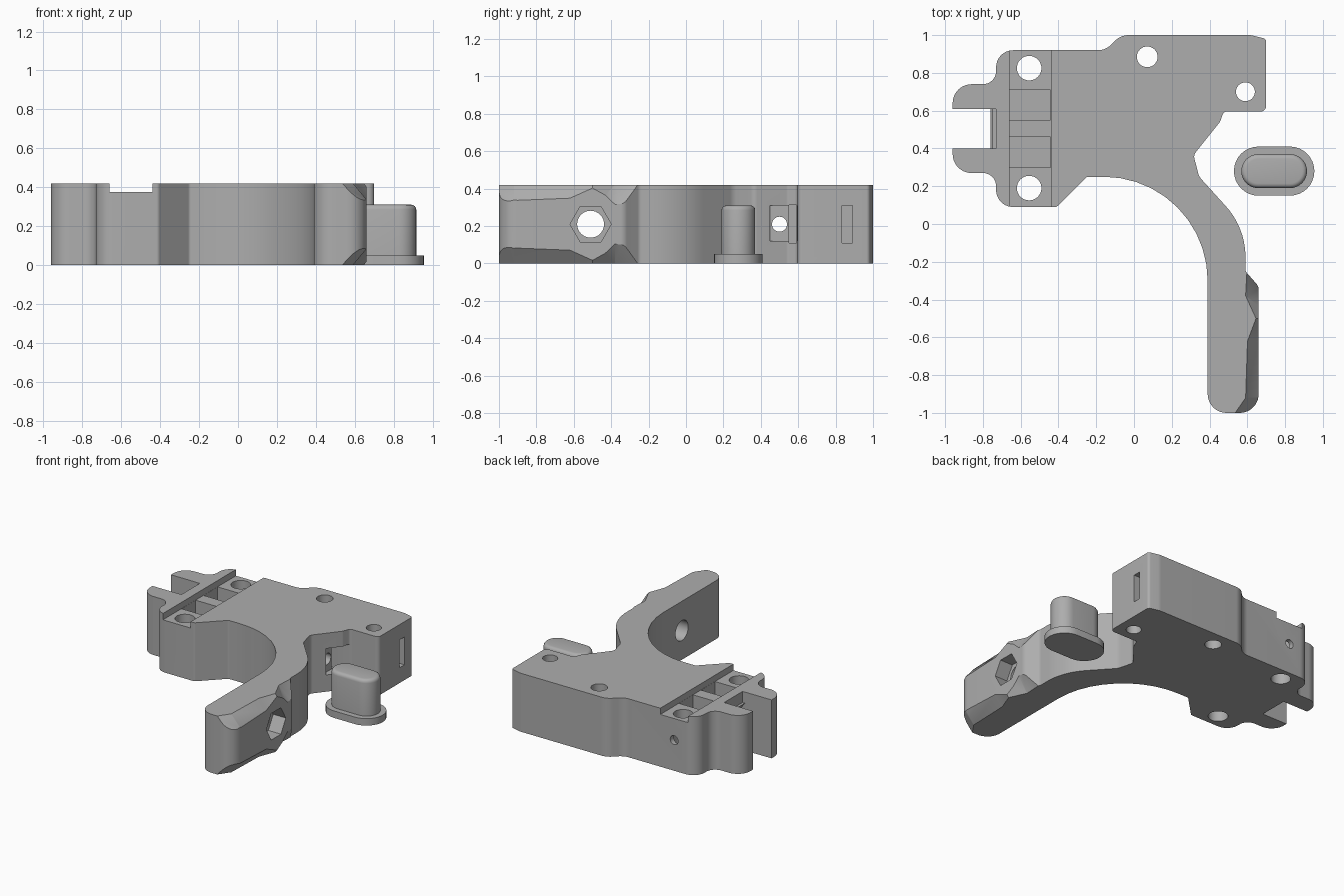
import bpy, bmesh, math
from mathutils import Vector, Matrix

if "Cube" in bpy.data.objects:
    bpy.data.objects.remove(bpy.data.objects["Cube"])

H = 0.42       # body thickness
MID = 0.505    # symmetry line of the clamp end
BOLT_Z = 0.21

grey = bpy.data.materials.new("plain grey")
grey.use_nodes = True
grey.diffuse_color = (0.42, 0.42, 0.42, 1)
grey.node_tree.nodes["Principled BSDF"].inputs["Base Color"].default_value = grey.diffuse_color


def fillet(corners, steps=10):
    """Round each (x, y, radius) corner of a closed outline."""
    out = []
    for i, (x, y, r) in enumerate(corners):
        p = Vector((x, y))
        a = (Vector(corners[i - 1][:2]) - p).normalized()
        b = (Vector(corners[(i + 1) % len(corners)][:2]) - p).normalized()
        if r == 0:
            out.append(p)
            continue
        half = a.angle(b) / 2
        centre = p + (a + b).normalized() * (r / math.sin(half))
        start = p + a * (r / math.tan(half)) - centre
        end = p + b * (r / math.tan(half)) - centre
        sweep = start.angle_signed(end)
        for k in range(steps + 1):
            out.append(centre + Matrix.Rotation(-sweep * k / steps, 2) @ start)
    return out


def make_object(name, bm):
    bmesh.ops.recalc_face_normals(bm, faces=bm.faces[:])
    mesh = bpy.data.meshes.new(name)
    bm.to_mesh(mesh)
    bm.free()
    mesh.materials.append(grey)
    ob = bpy.data.objects.new(name, mesh)
    bpy.context.collection.objects.link(ob)
    return ob


def loft(name, rings):
    """Closed solid through rings of equal point count."""
    bm = bmesh.new()
    loops = [[bm.verts.new(p) for p in ring] for ring in rings]
    for lo, hi in zip(loops, loops[1:]):
        for i in range(len(lo)):
            bm.faces.new((lo[i - 1], lo[i], hi[i], hi[i - 1]))
    bm.faces.new(loops[0])
    bm.faces.new(loops[-1])
    return make_object(name, bm)


def prism(name, outline, z0, z1):
    return loft(name, [[(p[0], p[1], z) for p in outline] for z in (z0, z1)])


def box(x0, x1, y0, y1, z0, z1):
    return prism("cutter", [(x0, y0), (x1, y0), (x1, y1), (x0, y1)], z0, z1)


def rod(axis, centre, radius, length, sides=32):
    """Cylinder along one axis; six sides make a nut pocket."""
    bm = bmesh.new()
    turn = {"x": Matrix.Rotation(math.pi / 2, 4, "Y"),
            "y": Matrix.Rotation(math.pi / 2, 4, "X"),
            "z": Matrix.Identity(4)}[axis]
    bmesh.ops.create_cone(bm, cap_ends=True, segments=sides, radius1=radius,
                          radius2=radius, depth=length,
                          matrix=Matrix.Translation(centre) @ turn)
    return make_object("cutter", bm)


def cut(target, cutter):
    cutter.hide_render = True
    mod = target.modifiers.new("cut", "BOOLEAN")
    mod.operation = "DIFFERENCE"
    mod.solver = "EXACT"
    mod.object = cutter
    bpy.context.view_layer.objects.active = target
    bpy.ops.object.modifier_apply(modifier=mod.name)
    bpy.data.objects.remove(cutter)


def smooth(ob):
    bpy.ops.object.select_all(action="DESELECT")
    ob.select_set(True)
    bpy.context.view_layer.objects.active = ob
    bpy.ops.object.shade_smooth_by_angle(angle=math.radians(30))


# Outline: clamp jaw, its mirror, and the block with the curved handle
jaw = [(-0.76, 0.61, 0), (-0.96, 0.61, 0), (-0.96, 0.74, 0.1),
       (-0.73, 0.74, 0.07), (-0.73, 0.92, 0.09)]
block = [(-0.15, 0.92, 0.1), (-0.07, 1, 0.1), (0.62, 1, 0.1), (0.7, 0.98, 0.02),
         (0.7, 0.595, 0.03), (0.475, 0.595, 0.02), (0.455, 0.54, 0.03),
         (0.315, 0.365, 0.04), (0.345, 0.25, 0.08)]
handle = [(0.59, -0.02, 0.4), (0.59, -0.25, 0.03), (0.66, -0.33, 0.05),
          (0.66, -1, 0.1), (0.39, -1, 0.1), (0.39, 0.25, 0.55),
          (-0.25, 0.25, 0.02), (-0.41, 0.09, 0.02)]
other_jaw = [(x, 2 * MID - y, r) for x, y, r in reversed(jaw)]
body = prism("grip_body", fillet(jaw + block + handle + other_jaw), 0, H)

# Chamfers along the outer edges of the handle
for side in (1, -1):
    rings = []
    for y, x0, slope in ((-1.05, 0.5, 1.1), (-0.92, 0.59, 1.2), (-0.62, 0.6, 1.2),
                         (-0.5, 0.645, 1.2), (-0.38, 0.59, 1.5), (-0.2, 0.6, 1.8)):
        top = H / 2 + 0.001
        low = top - slope * (0.75 - x0)
        rings.append([(x0, y, BOLT_Z + side * top), (0.75, y, BOLT_Z + side * top),
                      (0.75, y, BOLT_Z + side * low)])
    cut(body, loft("cutter", rings))

# Top channel with two pockets
cut(body, box(-0.66, -0.44, 0, 1.1, 0.375, 0.6))
for y in (0.30, 0.55):
    cut(body, box(-0.659, -0.441, y, y + 0.16, 0.27, 0.5))

# Hollow wall between the jaws
cut(body, box(-0.9, -0.73, 0.401, 0.609, 0.34, 0.5))
cut(body, rod("y", (-0.9, MID, BOLT_Z), 0.2, 0.208, 64))

# Vertical screw holes
for x, y, r in ((-0.555, 0.825, 0.065), (-0.555, 0.19, 0.065),
                (0.07, 0.885, 0.055), (0.59, 0.7, 0.05)):
    cut(body, rod("z", (x, y, 0.2), r, 1))

# Clamp bolt recess, nut slot and through hole
cut(body, box(0.36, 0.6, 0.45, 0.594, 0.12, 0.31))
cut(body, box(0.3, 0.5, 0.55, 0.592, 0.11, 0.312))
cut(body, rod("x", (0, 0.5, BOLT_Z), 0.04, 2.2))

# Handle bolt hole with hexagonal nut pocket
cut(body, rod("x", (0.5, -0.51, BOLT_Z), 0.072, 0.6))
cut(body, rod("x", (0.66, -0.51, BOLT_Z), 0.11, 0.2, 6))

# Side slot and small rear hole
cut(body, box(0.55, 0.8, 0.835, 0.89, 0.11, 0.31))
cut(body, rod("y", (-0.55, 0.92, 0.22), 0.032, 0.2, 16))
smooth(body)


# Loose push button: flange and rounded stem
def stadium(half_x, half_y, steps=16):
    cx, cy = 0.742, 0.28
    return [(cx + s * (half_x - half_y) + s * half_y * math.sin(t),
             cy + s * half_y * -math.cos(t))
            for s in (1, -1) for t in (math.pi * k / steps for k in range(steps + 1))]


smooth(prism("button_flange", stadium(0.213, 0.13), 0, 0.05))
stem_rings = [(0, 0.03), (0, 0.285)]
stem_rings += [(0.025 * (1 - math.cos(a)), 0.285 + 0.025 * math.sin(a))
               for a in (math.pi / 8 * k for k in range(1, 5))]
stem = loft("button_stem", [[(x, y, z) for x, y in stadium(0.174 - d, 0.09 - d)]
                            for d, z in stem_rings])
smooth(stem)
